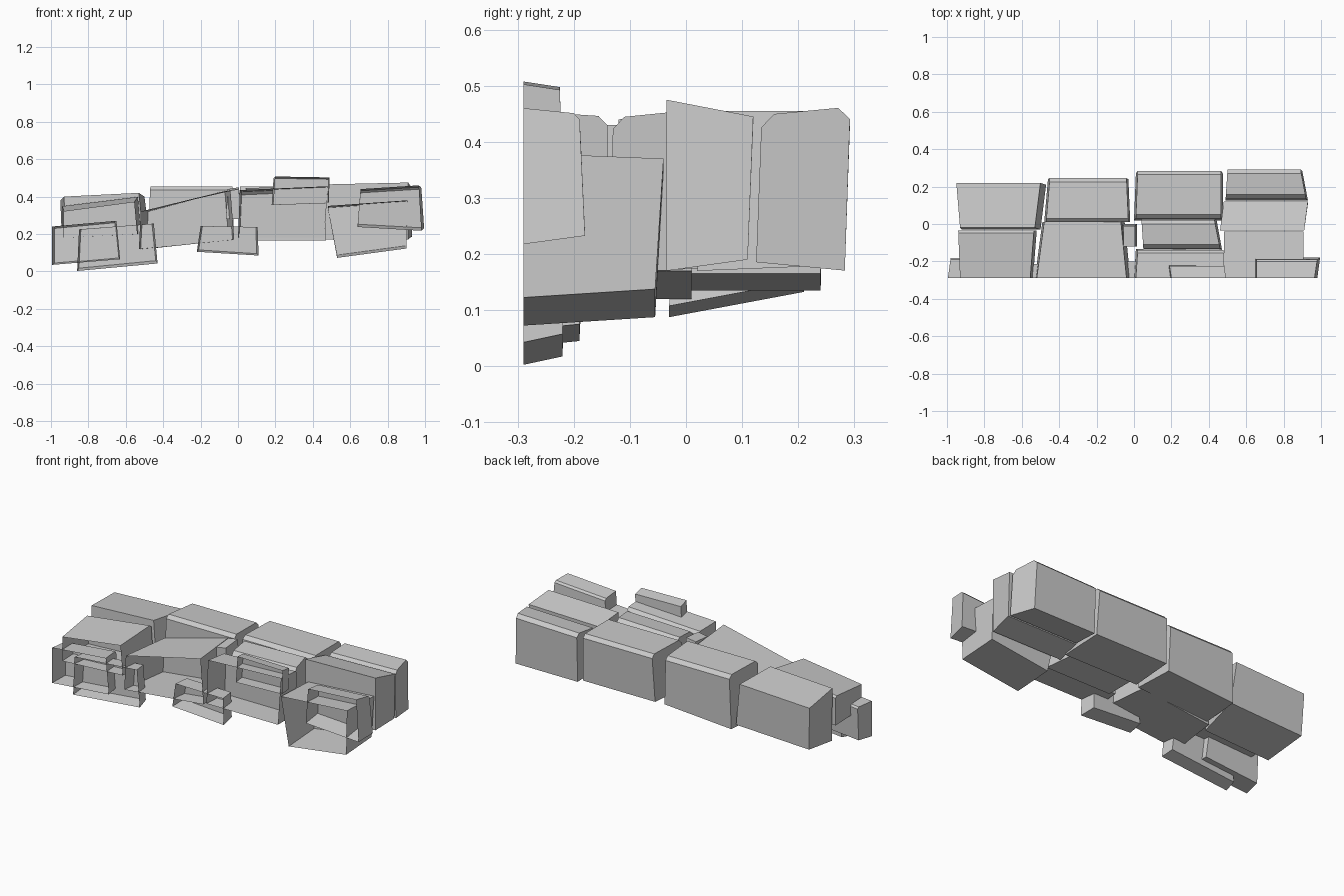
import bpy, bmesh


def block(name, x, y, z, tilt=(0, 0), dip=(0, 0), lean=(0, 0), taper=(0, 0), rear=(0, 0), bevel=0.0, open_front=False):
    """Rough hewn stone: tilt / dip are the (bottom, top) rises along x / y,
    lean shifts the top's (left, right) sides, taper the top's (front, back) sides,
    rear shifts the (left, right) sides at the back."""
    bm = bmesh.new()
    bmesh.ops.create_cube(bm, size=1)
    for v in bm.verts:
        i, j, k = (int(c > 0) for c in v.co)
        v.co = (x[i] + k * lean[i] + j * rear[i],
                y[j] + k * taper[j],
                z[k] + tilt[k] * (i - 0.5) + dip[k] * (j - 0.5))
    # stones of the front course are hollow on the cut plane
    if open_front:
        front = min(bm.faces, key=lambda f: f.calc_center_median().y)
        bmesh.ops.delete(bm, geom=[front], context='FACES')
    if bevel:
        # chamfer the long top edges
        top = max(bm.faces, key=lambda f: f.calc_center_median().z)
        edges = [e for e in top.edges if not e.is_boundary
                 and abs(e.verts[0].co.x - e.verts[1].co.x) > 0.08]
        bmesh.ops.bevel(bm, geom=edges, offset=bevel, segments=1, affect='EDGES', profile=0.5)
    mesh = bpy.data.meshes.new(name)
    bm.to_mesh(mesh)
    bm.free()
    ob = bpy.data.objects.new(name, mesh)
    bpy.context.collection.objects.link(ob)
    return ob


# Back course, left to right
block("back_stone_1", (-0.92, -0.50), (-0.03, 0.21), (0.12, 0.40), (0.02, 0.02),
      (0.045, -0.02), (-0.01, -0.03), (0.01, 0.01), (-0.02, 0.03))
block("back_stone_2", (-0.48, -0.02), (0.01, 0.24), (0.15, 0.45), (0.03, 0.0),
      (0.0, -0.01), (0.01, -0.01), (0.0, 0.005), (0.02, -0.01), 0.02)
block("back_stone_3", (0.0, 0.475), (0.02, 0.27), (0.175, 0.455), (0.0, 0.0),
      (0.01, 0.0), (0.01, -0.01), (0.01, 0.015), (0.01, 0.0), 0.02)
block("back_stone_4", (0.49, 0.93), (0.125, 0.283), (0.178, 0.45), (0.0, 0.01),
      (-0.015, 0.015), (0.0, -0.01), (0.01, 0.01), (0.01, -0.03), 0.022)

# Middle course
block("middle_stone_right", (0.46, 0.91), (-0.035, 0.11), (0.18, 0.455), (0.0, 0.01),
      (0.02, -0.03), (0.0, 0.0), (0.0, 0.01), (0.02, 0.02))
block("middle_stone_centre", (0.05, 0.47), (-0.135, 0.03), (0.17, 0.445), (0.0, 0.01),
      (0.01, 0.015), (0.0, -0.01), (0.005, -0.01), (-0.01, -0.03), 0.02)
block("filler_pebble", (-0.065, 0.015), (-0.12, 0.0), (0.28, 0.44), (0.0, 0.01),
      (0.0, 0.01), (0.01, -0.01), (0.0, -0.01), (0.0, 0.0), 0.012)

# Front course, cut along the front plane
block("front_stone_left", (-0.93, -0.54), (-0.29, -0.035), (0.19, 0.36), (0.02, 0.05),
      (0.0, 0.03), (0.0, -0.015), (0.0, 0.0), (-0.01, 0.02), 0.012, True)
block("front_stone_sloped", (-0.53, -0.02), (-0.29, 0.01), (0.145, 0.375), (0.05, 0.11),
      (0.0, 0.0), (0.01, -0.02), (0.0, 0.0), (0.04, -0.03), 0.0, True)
block("front_stone_centre", (0.0, 0.46), (-0.29, -0.135), (0.18, 0.44), (0.0, 0.02),
      (0.0, -0.01), (0.01, 0.02), (0.0, -0.005), (0.01, 0.0), 0.016, True)
block("front_stone_right", (0.53, 0.90), (-0.29, -0.055), (0.105, 0.36), (0.05, 0.03),
      (0.015, -0.01), (-0.05, 0.005), (0.0, 0.015), (0.0, 0.0), 0.0, True)

# Thin facing stones
block("facing_stone_upper", (0.19, 0.485), (-0.29, -0.22), (0.36, 0.50), (0.01, -0.005),
      (0.0, -0.01), (0.01, 0.005), (0.0, -0.005), (-0.01, -0.005), 0.0, True)
block("facing_stone_far_right", (0.64, 0.98), (-0.29, -0.18), (0.235, 0.445), (-0.02, 0.02),
      (0.015, -0.01), (0.015, -0.015), (0.0, -0.01), (0.0, 0.015), 0.01, True)
block("facing_stone_low_centre", (-0.22, 0.11), (-0.29, -0.20), (0.10, 0.24), (-0.02, -0.005),
      (0.01, 0.0), (0.02, -0.005), (0.0, 0.0), (0.01, -0.01), 0.0, True)
block("facing_stone_low_left", (-0.86, -0.43), (-0.29, -0.22), (0.03, 0.24), (0.04, 0.03),
      (0.015, 0.0), (0.01, -0.02), (0.0, 0.005), (0.01, -0.01), 0.0, True)
block("facing_stone_far_left", (-0.995, -0.63), (-0.29, -0.19), (0.055, 0.255), (0.03, 0.03),
      (0.01, 0.0), (0.0, -0.02), (0.0, 0.01), (0.015, -0.01), 0.01, True)
